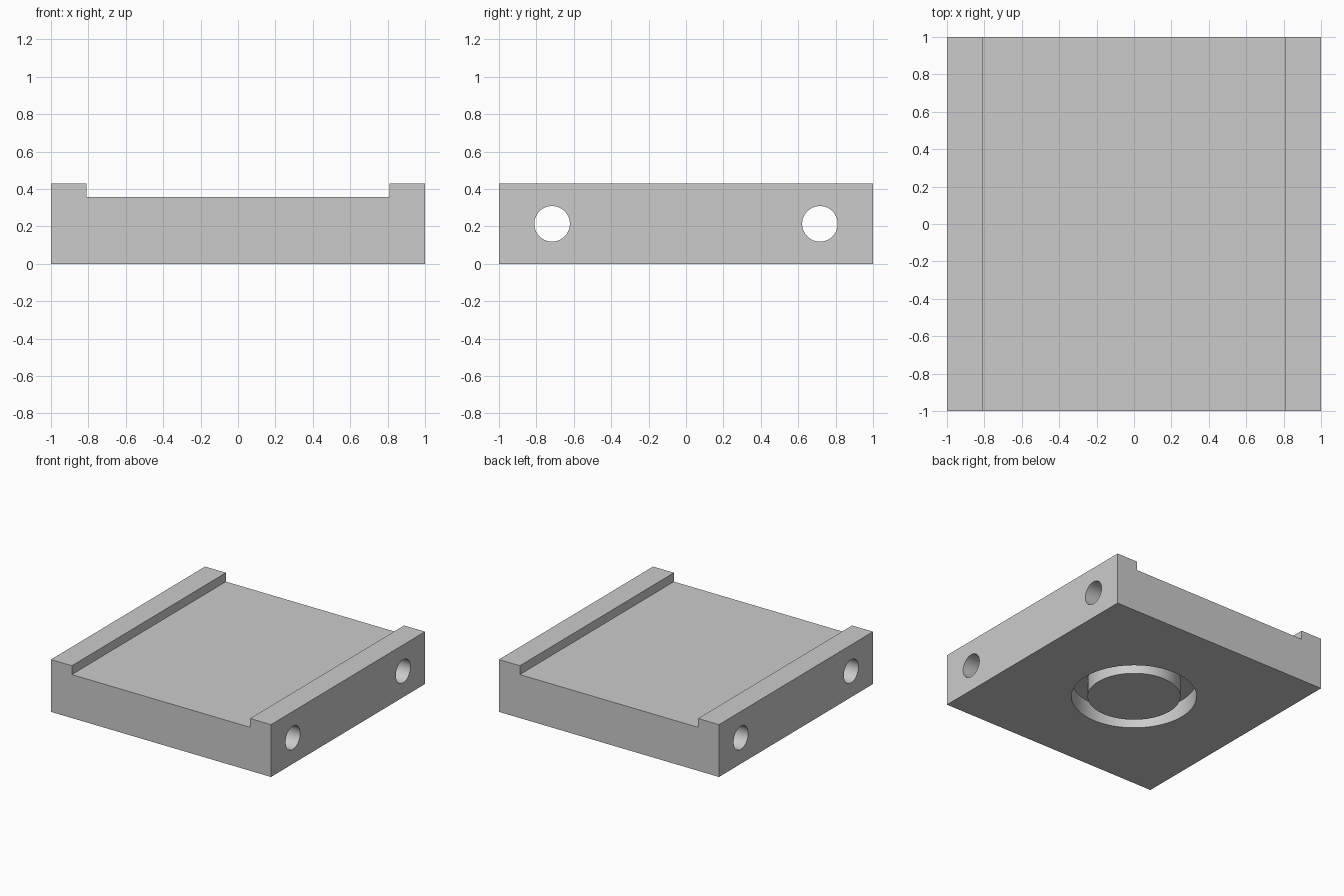
import bpy
import bmesh
import math

cube = bpy.data.objects.get("Cube")
if cube:
    bpy.data.objects.remove(cube, do_unlink=True)

HEIGHT, FLOOR, RAIL_EDGE = 0.43, 0.357, 0.81
GROOVE_DEPTH = 0.143

grey = bpy.data.materials.new("plain grey")
grey.use_nodes = True
grey.diffuse_color = (0.6, 0.6, 0.6, 1)
grey.node_tree.nodes["Principled BSDF"].inputs["Base Color"].default_value = grey.diffuse_color


def cylinder(name, radius, depth, location, rotation=(0, 0, 0)):
    bpy.ops.mesh.primitive_cylinder_add(vertices=96, radius=radius, depth=depth,
                                        location=location, rotation=rotation)
    obj = bpy.context.object
    obj.name = name
    obj.data.materials.append(grey)
    return obj


def smooth(obj):
    bpy.ops.object.select_all(action="DESELECT")
    obj.select_set(True)
    bpy.context.view_layer.objects.active = obj
    bpy.ops.object.shade_smooth_by_angle(angle=math.radians(30))


# Base block with two raised side rails, extruded from its front profile
half = [(1, 0), (1, HEIGHT), (RAIL_EDGE, HEIGHT), (RAIL_EDGE, FLOOR)]
profile = half + [(-x, z) for x, z in reversed(half)]
bm = bmesh.new()
front = bm.faces.new([bm.verts.new((x, -1, z)) for x, z in profile])
side = bmesh.ops.extrude_face_region(bm, geom=[front])
bmesh.ops.translate(bm, vec=(0, 2, 0),
                    verts=[v for v in side["geom"] if isinstance(v, bmesh.types.BMVert)])
bmesh.ops.recalc_face_normals(bm, faces=bm.faces)
mesh = bpy.data.meshes.new("base_block")
bm.to_mesh(mesh)
bm.free()
block = bpy.data.objects.new("base_block", mesh)
bpy.context.collection.objects.link(block)
mesh.materials.append(grey)

# Two through holes across the block, and the round recess underneath
cutters = [cylinder("hole_cutter", 0.095, 2.4, (0, y, 0.214), (0, math.pi / 2, 0))
           for y in (-0.716, 0.716)]
cutters.append(cylinder("recess_cutter", 0.471, 2 * GROOVE_DEPTH, (0, 0, 0)))
for cutter in cutters:
    cutter.hide_render = True
    bpy.context.view_layer.objects.active = block
    cut = block.modifiers.new("cut", "BOOLEAN")
    cut.operation = "DIFFERENCE"
    cut.solver = "EXACT"
    cut.object = cutter
    bpy.ops.object.modifier_apply(modifier=cut.name)
    bpy.data.objects.remove(cutter, do_unlink=True)
smooth(block)

# Central boss that leaves a ring groove, flush with the underside
boss_height = GROOVE_DEPTH + 0.01
smooth(cylinder("bottom_boss", 0.35, boss_height, (0, 0, boss_height / 2)))
